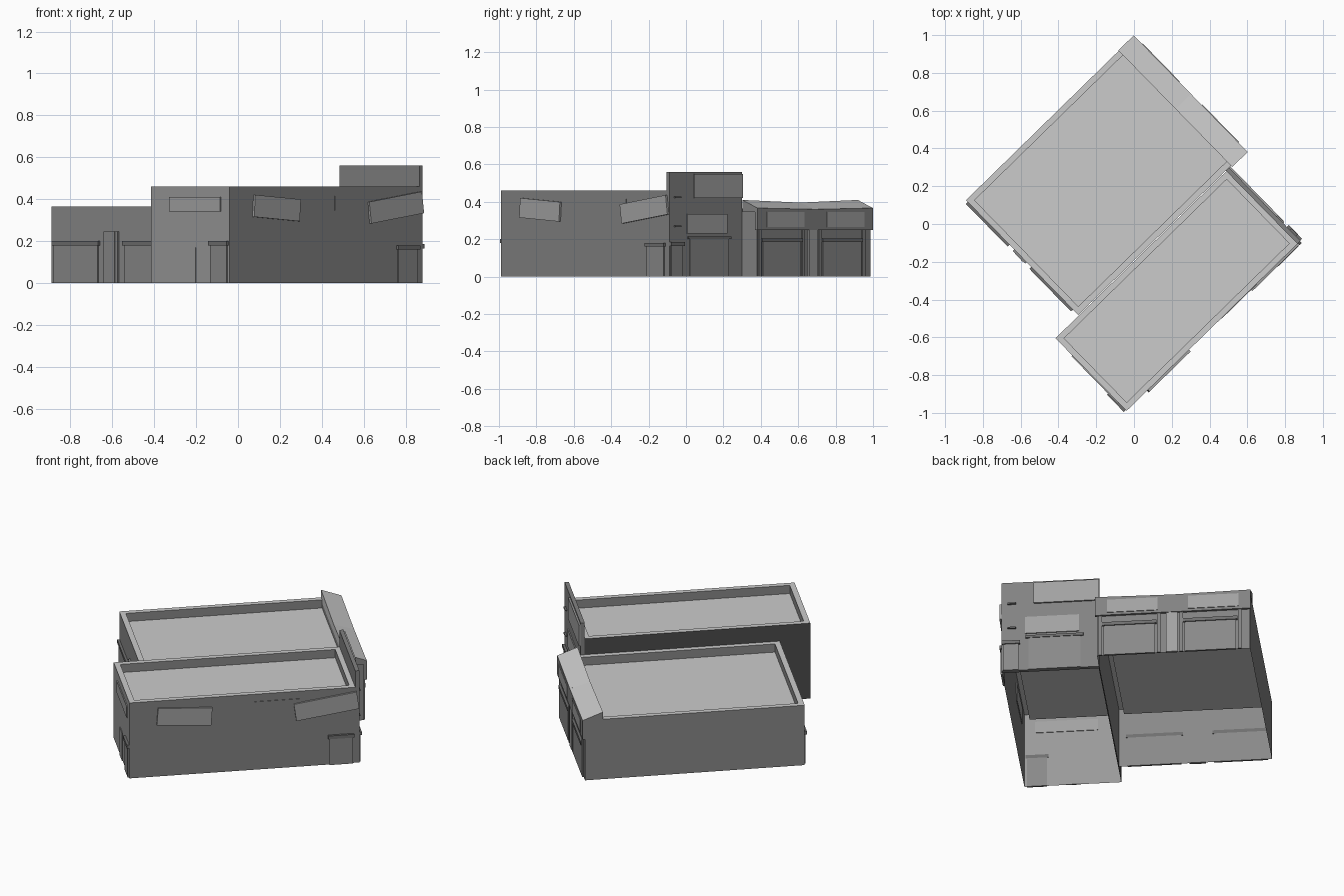
import bpy, bmesh, math
from mathutils import Matrix

if "Cube" in bpy.data.objects:
    bpy.data.objects.remove(bpy.data.objects["Cube"])

# Everything is laid out on local axes (u along the halls, v across), then turned
TURN = Matrix.Rotation(math.radians(44.35), 4, 'Z')

# Grey tones of the parts
TONES = {"wall": 0.225, "rear": 0.32, "wide": 0.25, "dark": 0.07, "roof": 0.6,
         "rim": 0.55, "sign": 0.36, "door": 0.25, "hood": 0.16}
MATS = {}
for tone, g in TONES.items():
    MATS[tone] = bpy.data.materials.new(tone + "_grey")
    MATS[tone].diffuse_color = (g, g, g, 1)


def make_object(name, verts, faces, tones):
    """tones: one tone name for the whole object, or a list with one per face."""
    if isinstance(tones, str):
        tones = [tones] * len(faces)
    mesh = bpy.data.meshes.new(name)
    slots = list(dict.fromkeys(tones))
    for s in slots:
        mesh.materials.append(MATS[s])
    bm = bmesh.new()
    vs = [bm.verts.new(v) for v in verts]
    for f, t in zip(faces, tones):
        bm.faces.new([vs[i] for i in f]).material_index = slots.index(t)
    bmesh.ops.recalc_face_normals(bm, faces=bm.faces)
    bm.to_mesh(mesh)
    bm.free()
    obj = bpy.data.objects.new(name, mesh)
    bpy.context.collection.objects.link(obj)
    obj.matrix_world = TURN
    return obj


def box(name, u0, u1, v0, v1, z0, z1, tone):
    verts = [(u, v, z) for z in (z0, z1)
             for u, v in ((u0, v0), (u1, v0), (u1, v1), (u0, v1))]
    faces = [(3, 2, 1, 0), (4, 5, 6, 7)]
    faces += [(i, (i + 1) % 4, (i + 1) % 4 + 4, i + 4) for i in range(4)]
    return make_object(name, verts, faces, tone)


def hall(name, u0, u1, v0, v1, h, tones, end_rim, rim=0.032, drop=0.05):
    """Open-bottomed hall: walls, parapet rim and sunken flat roof."""
    def ring(a, b, c, d, z):
        return [(a, c, z), (b, c, z), (b, d, z), (a, d, z)]
    inner = (u0 + rim, u1 - end_rim, v0 + rim, v1 - rim)
    verts = (ring(u0, u1, v0, v1, 0) + ring(u0, u1, v0, v1, h)
             + ring(*inner, h) + ring(*inner, h - drop))
    faces = [(k + i, k + (i + 1) % 4, k + (i + 1) % 4 + 4, k + i + 4)
             for k in (0, 4, 8) for i in range(4)]
    faces.append((12, 13, 14, 15))
    return make_object(name, verts, faces, tones + ["rim"] * 4 + ["wide"] * 4 + ["roof"])


def panel(name, wall, a0, a1, z0, z1, out=0.006, tilt=0, tone="sign"):
    """Thin slab on a wall; wall = (axis, position, outward sign)."""
    axis, pos, sign = wall
    near, far = sorted((pos - sign * 0.004, pos + sign * out))
    if axis == 'u':
        obj = box(name, near, far, a0, a1, z0, z1, tone)
    else:
        obj = box(name, a0, a1, near, far, z0, z1, tone)
        if tilt:
            c = Matrix.Translation(((a0 + a1) / 2, pos, (z0 + z1) / 2))
            obj.data.transform(c @ Matrix.Rotation(math.radians(-tilt), 4, 'Y') @ c.inverted())
    return obj


def door(name, wall, a0, a1, h):
    """Door leaf with a projecting hood above it."""
    panel(name, wall, a0, a1, 0, h, 0.008, tone="door")
    panel(name + "_hood", wall, a0 - 0.008, a1 + 0.008, h, h + 0.02, 0.014, tone="hood")


# Main volumes (wall tones in the order -v, +u, +v, -u)
hall("narrow_hall", -0.72, 0.566, -0.68, -0.142, 0.46, ["wall", "wall", "dark", "rear"], 0.05)
hall("wide_hall", -0.548, 0.683, -0.138, 0.712, 0.365, ["wide", "wall", "wide", "wide"], 0.10)
box("tall_facade", 0.545, 0.568, -0.68, -0.137, 0, 0.56, "wall")

narrow_front = ('u', 0.568, 1)
narrow_back = ('u', -0.72, -1)
narrow_side = ('v', -0.68, -1)
wide_front = ('u', 0.683, 1)
wide_back = ('u', -0.548, -1)

# Tall facade details
panel("facade_upper_sign", narrow_front, -0.50, -0.137, 0.42, 0.55, 0.010)
panel("facade_lower_sign", narrow_front, -0.55, -0.25, 0.23, 0.335)
panel("facade_shutter", narrow_front, -0.53, -0.24, 0, 0.20, tone="door")
panel("facade_shutter_header", narrow_front, -0.545, -0.225, 0.20, 0.215, 0.010, tone="hood")
door("facade_door", narrow_front, -0.67, -0.585, 0.165)
for z in (0.265, 0.42):
    panel("facade_lamp", narrow_front, -0.645, -0.60, z, z + 0.008, 0.012, tone="hood")

# Long side wall of the narrow hall
panel("side_sign_tilted_down", narrow_side, -0.565, -0.26, 0.305, 0.41, 0.012, -4)
panel("side_sign_flat", narrow_side, -0.02, 0.24, 0.345, 0.415, 0.003, tone="wall")
panel("side_sign_tilted_up", narrow_side, 0.205, 0.56, 0.308, 0.412, 0.012, 8)
door("side_door", narrow_side, 0.40, 0.53, 0.16)

# Rear wall of the narrow hall
panel("rear_sign", narrow_back, -0.62, -0.27, 0.34, 0.41)
panel("rear_plain_door", narrow_back, -0.45, -0.365, 0, 0.17, 0.004, tone="rear")
door("rear_hooded_door", narrow_back, -0.665, -0.555, 0.18)

# Rear wall of the wide hall
for a in (-0.09, 0.39):
    door("rear_garage_door", wide_back, a, a + 0.30, 0.18)
panel("rear_pillar", wide_back, 0.253, 0.346, 0, 0.245, 0.010, tone="wide")
panel("rear_pillar_core", wide_back, 0.27, 0.33, 0, 0.245, 0.013, tone="wide")

# Front wall of the wide hall
for a in (-0.10, 0.35):
    door("front_garage_door", wide_front, a, a + 0.285, 0.185)
    for side in (a - 0.03, a + 0.295):
        panel("garage_frame", wide_front, side, side + 0.02, 0, 0.25, 0.008, tone="wall")
    panel("fascia_sign", ('u', 0.697, 1), a + 0.02, a + 0.30, 0.265, 0.345, 0.004)
panel("front_pillar", wide_front, 0.245, 0.31, 0, 0.25, 0.010, tone="sign")

# Sloping canopy over the fascia, sagging slightly in the middle
verts = []
for v, sag in ((-0.148, 0), (0.282, 0.014), (0.715, 0)):
    verts += [(0.583, v, 0.41 - sag), (0.697, v, 0.367 - sag / 2),
              (0.697, v, 0.25), (0.68, v, 0.25), (0.68, v, 0.345), (0.583, v, 0.345)]
faces = [(k + i, k + (i + 1) % 6, k + (i + 1) % 6 + 6, k + i + 6)
         for k in (0, 6) for i in range(6)]
faces += [tuple(range(6)), tuple(range(17, 11, -1))]
make_object("canopy", verts, faces, (["roof"] + ["wall"] * 4 + ["rim"]) * 2 + ["wide"] * 2)

for m in bpy.data.materials:
    if m.users and not m.is_grease_pencil:
        m.use_nodes = True
        m.node_tree.nodes["Principled BSDF"].inputs["Base Color"].default_value = m.diffuse_color
